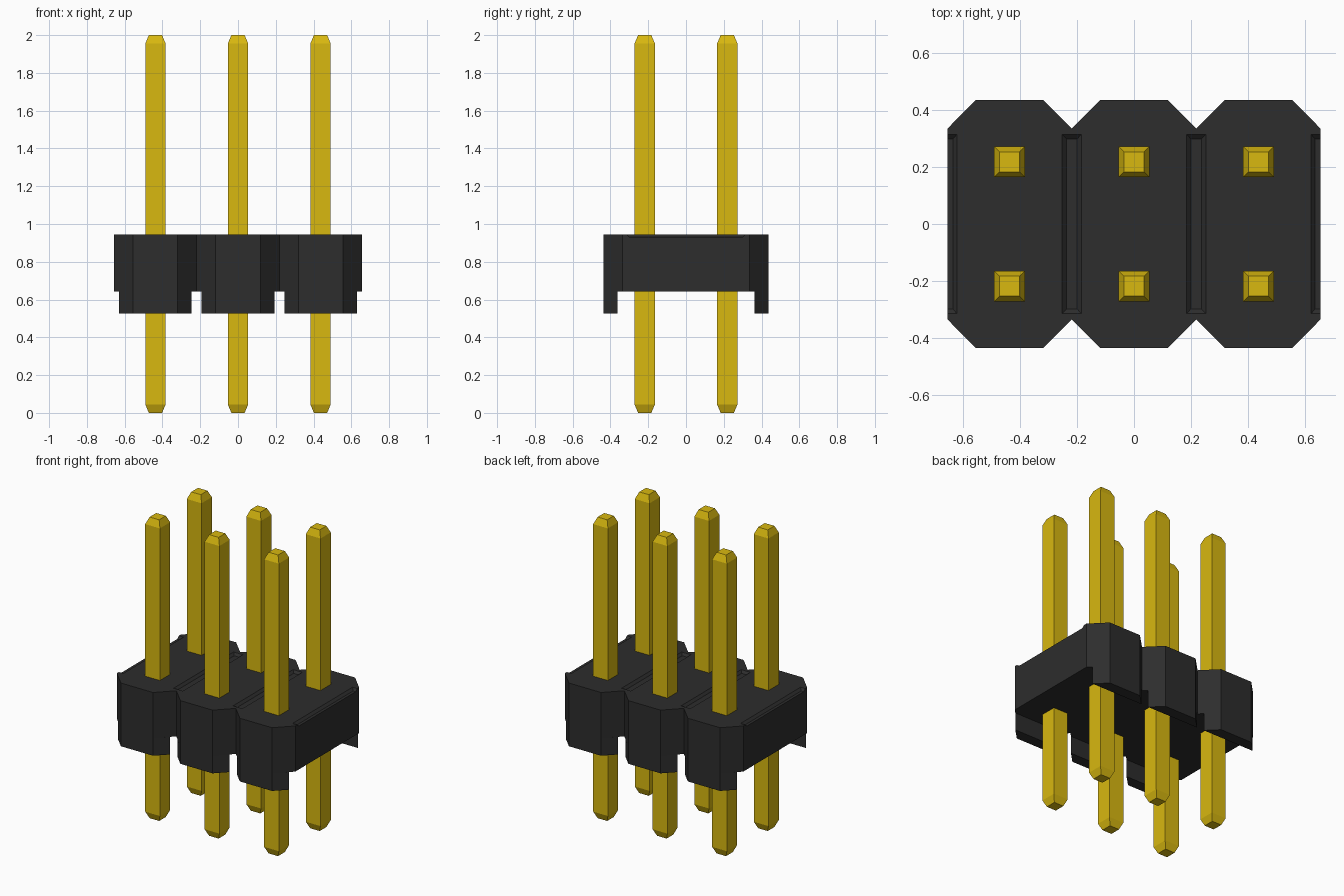
import bpy
import bmesh

PITCH = 0.437
BAYS = (-PITCH, 0.0, PITCH)
HALF = PITCH / 2
FLAT, SHOULDER, DEPTH = 0.118, 0.335, 0.436   # octagonal bay outline
TOP, UNDER, FOOT = 0.945, 0.642, 0.525        # housing heights

cube = bpy.data.objects.get("Cube")
if cube:
    bpy.data.objects.remove(cube, do_unlink=True)


def make_material(name, rgb):
    mat = bpy.data.materials.new(name)
    mat.use_nodes = True
    color = (*rgb, 1.0)
    mat.diffuse_color = color
    bsdf = mat.node_tree.nodes["Principled BSDF"]
    bsdf.inputs["Base Color"].default_value = color
    bsdf.inputs["Roughness"].default_value = 0.5
    return mat


black = make_material("black plastic", (0.026, 0.026, 0.026))
gold = make_material("gold metal", (0.69, 0.48, 0.005))


def loft(name, sections, mat):
    """Join matching outlines, given as (points, z), into a closed solid."""
    bm = bmesh.new()
    rings = [[bm.verts.new((x, y, z)) for x, y in pts] for pts, z in sections]
    bm.faces.new(rings[0][::-1])
    bm.faces.new(rings[-1])
    for low, high in zip(rings, rings[1:]):
        for i in range(len(low)):
            j = (i + 1) % len(low)
            bm.faces.new((low[i], low[j], high[j], high[i]))
    bmesh.ops.recalc_face_normals(bm, faces=bm.faces)
    mesh = bpy.data.meshes.new(name)
    bm.to_mesh(mesh)
    bm.free()
    mesh.materials.append(mat)
    obj = bpy.data.objects.new(name, mesh)
    bpy.context.collection.objects.link(obj)
    return obj


def rect(cx, cy, hx, hy):
    return [(cx - hx, cy - hy), (cx + hx, cy - hy),
            (cx + hx, cy + hy), (cx - hx, cy + hy)]


# Housing: three joined bays with chamfered ends
front = [(-1.5 * PITCH, -SHOULDER)]
for cx in BAYS:
    front += [(cx - FLAT, -DEPTH), (cx + FLAT, -DEPTH), (cx + HALF, -SHOULDER)]
outline = front + [(-x, -y) for x, y in front]
housing = loft("housing", [(outline, UNDER), (outline, TOP)], black)

# Shallow sloped grooves between the bays and along both ends
for k in range(4):
    x = (k - 1.5) * PITCH
    cutter = loft("groove_cutter", [(rect(x, 0, 0.019, 0.299), TOP - 0.015),
                                    (rect(x, 0, 0.034, 0.315), TOP),
                                    (rect(x, 0, 0.034, 0.315), TOP + 0.05)], black)
    cutter.hide_render = True
    bpy.context.view_layer.objects.active = housing
    mod = housing.modifiers.new("groove", 'BOOLEAN')
    mod.operation = 'DIFFERENCE'
    mod.solver = 'EXACT'
    mod.object = cutter
    bpy.ops.object.modifier_apply(modifier=mod.name)
    bpy.data.objects.remove(cutter, do_unlink=True)

# Standoff feet and square pins with tapered tips, front and back rows
for side, row in ((-1, "front"), (1, "back")):
    for n, cx in enumerate(BAYS, 1):
        foot = [(cx - FLAT, side * DEPTH), (cx + FLAT, side * DEPTH),
                (cx + 0.192, side * 0.362), (cx - 0.192, side * 0.362)]
        loft(f"{row}_foot_{n}", [(foot, FOOT), (foot, UNDER)], black)

        y = side * HALF
        tip, shaft = rect(cx, y, 0.035, 0.035), rect(cx, y, 0.054, 0.054)
        loft(f"{row}_pin_{n}", [(tip, 0), (shaft, 0.045),
                                (shaft, 1.955), (tip, 2)], gold)
